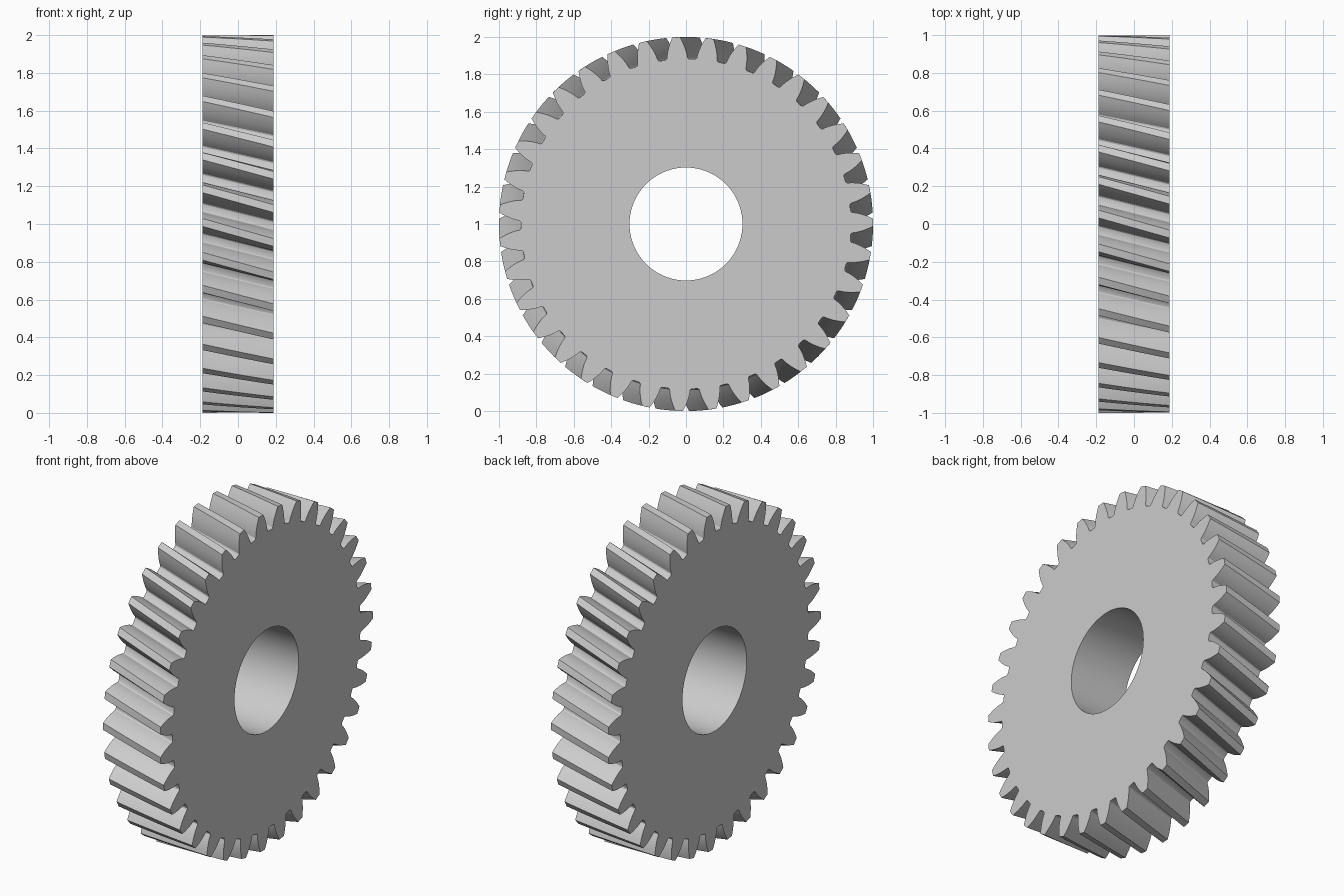
import bpy, bmesh
from math import sin, cos, tan, acos, pi, radians

cube = bpy.data.objects.get("Cube")
if cube:
    bpy.data.objects.remove(cube, do_unlink=True)

TEETH = 35
HALF_WIDTH = 0.188
BORE = 0.302
SLICES = 8
HELIX = radians(15)
PRESSURE = radians(20)

# Standard helical gear proportions for a tip radius of one
module = 1 / (TEETH / cos(HELIX) / 2 + 1)
pitch_r = 1 - module
root_r = pitch_r - 1.25 * module
transverse = pressure = tan(PRESSURE) / cos(HELIX)
base_r = pitch_r / (1 + transverse ** 2) ** 0.5
pitch_angle = 2 * pi / TEETH


def involute(r):
    a = acos(min(1, base_r / r))
    return tan(a) - a


def half_thickness(r):
    return pitch_angle / 4 + involute(pitch_r) - involute(r)


# Half of one tooth: rounded root, then the curved flank up to the tip
flank = [(root_r + rise, pitch_angle / 2 - radians(gap))
         for rise, gap in ((0, 0.9), (0.002, 1.3), (0.007, 1.6))]
start_r = root_r + 0.014
for i in range(7):
    r = start_r + (1 - start_r) * i / 6
    flank.append((r, half_thickness(r)))
tooth = [(r, -a) for r, a in flank] + [(r, a) for r, a in reversed(flank)]
outline = [(r, a + t * pitch_angle) for t in range(TEETH) for r, a in tooth]
bore_outline = [(BORE, 2 * pi * i / 72) for i in range(72)]

bm = bmesh.new()


def ring(points, x, turn):
    verts = [bm.verts.new((x, r * sin(a + turn), 1 + r * cos(a + turn)))
             for r, a in points]
    return verts


def skin(rings):
    for lower, upper in zip(rings, rings[1:]):
        n = len(lower)
        for i in range(n):
            j = (i + 1) % n
            bm.faces.new((lower[i], lower[j], upper[j], upper[i]))


def loop_edges(verts):
    return [bm.edges.get((v, verts[i - 1])) for i, v in enumerate(verts)]


# Twisted toothed rim and straight bore
xs = [HALF_WIDTH * (2 * i / SLICES - 1) for i in range(SLICES + 1)]
rim = [ring(outline, x, -x * tan(HELIX) / pitch_r) for x in xs]
bore = [ring(bore_outline, x, 0) for x in (-HALF_WIDTH, HALF_WIDTH)]
skin(rim)
skin(bore)

# Flat side faces between rim and bore
for end in (0, -1):
    bmesh.ops.triangle_fill(bm, use_beauty=True, use_dissolve=False,
                            edges=loop_edges(rim[end]) + loop_edges(bore[end]),
                            normal=(1 if end else -1, 0, 0))
bmesh.ops.recalc_face_normals(bm, faces=bm.faces[:])

mesh = bpy.data.meshes.new("helical_gear")
bm.to_mesh(mesh)
bm.free()
gear = bpy.data.objects.new("helical_gear", mesh)
bpy.context.collection.objects.link(gear)

# Plain light grey metal
grey = bpy.data.materials.new("light_grey")
grey.use_nodes = True
colour = (0.6, 0.6, 0.6, 1)
grey.diffuse_color = colour
grey.node_tree.nodes["Principled BSDF"].inputs["Base Color"].default_value = colour
mesh.materials.append(grey)

bpy.ops.object.select_all(action='DESELECT')
gear.select_set(True)
bpy.context.view_layer.objects.active = gear
bpy.ops.object.shade_smooth_by_angle(angle=radians(25))
